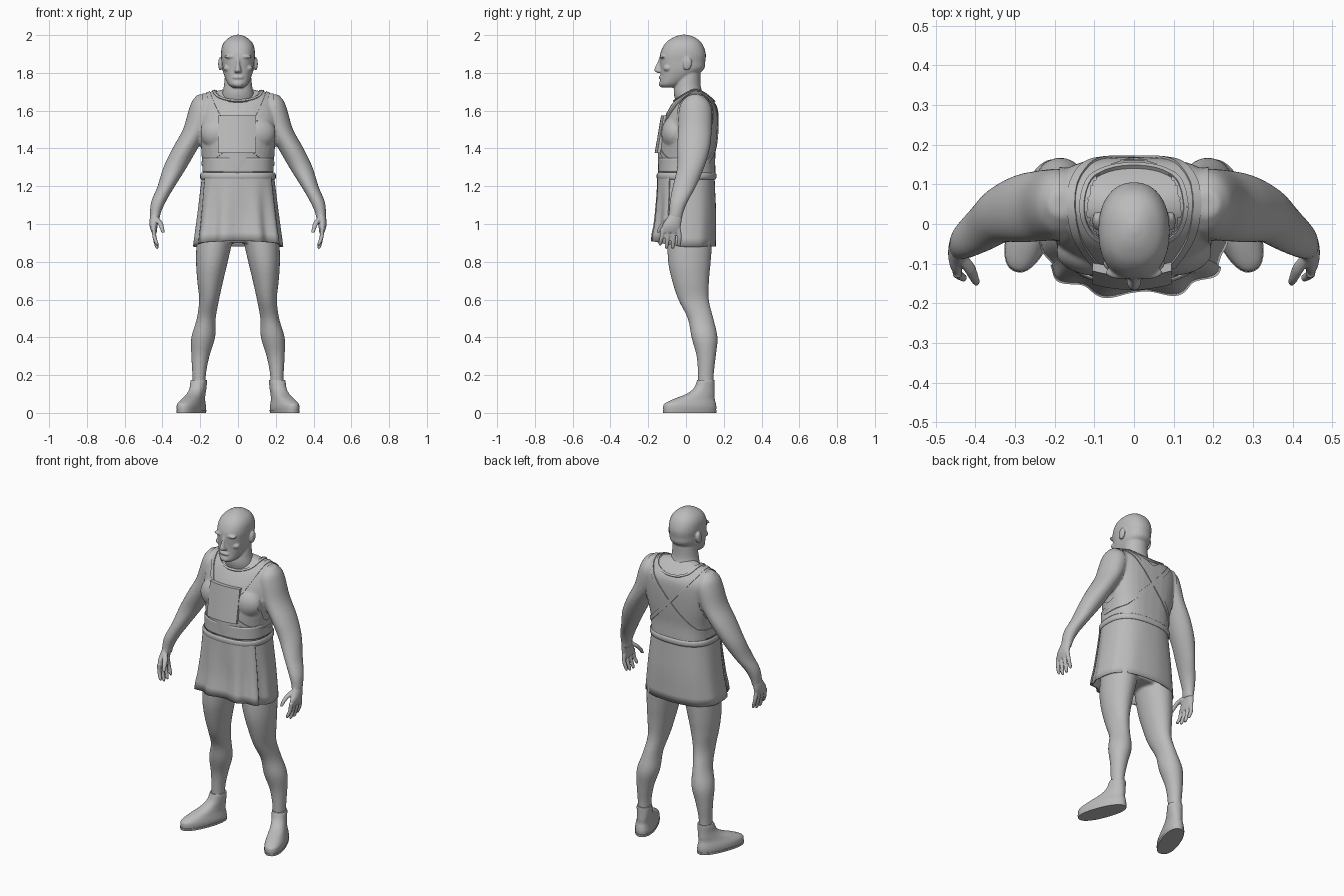
import bpy, bmesh, math
from mathutils import Vector, Matrix
from mathutils.bvhtree import BVHTree

if "Cube" in bpy.data.objects:
    bpy.data.objects.remove(bpy.data.objects["Cube"])

grey = bpy.data.materials.new("plain_grey")
grey.diffuse_color = (0.5, 0.5, 0.5, 1)
grey.use_nodes = True
grey.node_tree.nodes["Principled BSDF"].inputs["Base Color"].default_value = grey.diffuse_color


def make(name, bm):
    me = bpy.data.meshes.new(name)
    bmesh.ops.recalc_face_normals(bm, faces=bm.faces)
    bm.to_mesh(me)
    bm.free()
    me.materials.append(grey)
    ob = bpy.data.objects.new(name, me)
    bpy.context.collection.objects.link(ob)
    for p in me.polygons:
        p.use_smooth = True
    return ob


def spline(rows, steps=4):
    """Catmull-Rom through rows of numbers."""
    rows = [Vector(r) for r in rows]
    out = []
    for i in range(len(rows) - 1):
        a, b, c, d = rows[max(i - 1, 0)], rows[i], rows[i + 1], rows[min(i + 2, len(rows) - 1)]
        for k in range(steps):
            t = k / steps
            out.append(0.5 * (2 * b + (c - a) * t + (2 * a - 5 * b + 4 * c - d) * t * t
                              + (3 * b - a - 3 * c + d) * t ** 3))
    return out + [rows[-1]]


def loft(bm, rows, side=1, n=32, back=2.0, front=2.0, turn=0.0):
    """Closed stack of horizontal ovals; rows are z, cx, cy, rx, ry."""
    rings = []
    for z, cx, cy, rx, ry in spline(rows):
        ring = []
        for k in range(n):
            a = 2 * math.pi * k / n
            c, s = math.cos(a), math.sin(a)
            e = 2 / (back if s > 0 else front)
            x = rx * math.copysign(abs(c) ** e, c)
            y = ry * math.copysign(abs(s) ** e, s)
            px = cx + x * math.cos(turn) - y * math.sin(turn)
            py = cy + x * math.sin(turn) + y * math.cos(turn)
            ring.append(bm.verts.new((side * px, py, z)))
        rings.append(ring)
    for a, b in zip(rings, rings[1:]):
        for k in range(n):
            bm.faces.new((a[k], a[(k + 1) % n], b[(k + 1) % n], b[k]))
    bm.faces.new(rings[0][::-1])
    bm.faces.new(rings[-1])


def ball(bm, c, r, tilt=0.0):
    m = Matrix.Translation(c) @ Matrix.Rotation(tilt, 4, 'X') @ Matrix.Diagonal((*r, 1))
    bmesh.ops.create_uvsphere(bm, u_segments=24, v_segments=16, radius=1, matrix=m)


def fuse(name, bm, voxel, smooth):
    """Blend overlapping volumes into one smooth skin."""
    ob = make(name, bm)
    m = ob.modifiers.new("fuse", 'REMESH')
    m.mode, m.voxel_size, m.use_smooth_shade = 'VOXEL', voxel, True
    s = ob.modifiers.new("soften", 'SMOOTH')
    s.factor, s.iterations = 0.5, smooth
    dg = bpy.context.evaluated_depsgraph_get()
    me = bpy.data.meshes.new_from_object(ob.evaluated_get(dg))
    ob.modifiers.clear()
    ob.data = me
    if not me.materials:
        me.materials.append(grey)
    return ob


# body: torso, arms and legs
bm = bmesh.new()
loft(bm, [(.90, 0, .02, .10, .09), (.97, 0, .02, .18, .12), (1.06, 0, .025, .19, .13),
          (1.15, 0, .01, .185, .135), (1.25, 0, .005, .18, .145), (1.35, 0, .003, .185, .146),
          (1.45, 0, .01, .205, .148), (1.55, 0, .025, .215, .138), (1.62, 0, .04, .212, .118),
          (1.66, 0, .042, .195, .09), (1.692, 0, .045, .15, .055), (1.715, 0, .04, .07, .03)], back=2.8)
for s in (1, -1):
    ball(bm, (s * .095, -.06, 1.48), (.1, .065, .085))
    loft(bm, [(1.685, .185, .05, .03, .03), (1.65, .187, .05, .056, .07), (1.6, .19, .05, .072, .088),
              (1.5, .222, .047, .07, .09), (1.4, .28, .04, .067, .086), (1.3, .333, .025, .062, .072),
              (1.2, .38, -.008, .046, .062), (1.12, .42, -.038, .039, .048),
              (1.06, .437, -.052, .029, .038), (1.02, .44, -.06, .024, .038)], s)
    loft(bm, [(1.02, .10, .015, .09, .11), (.92, .122, .02, .095, .118), (.8, .138, .018, .084, .113),
              (.7, .147, .024, .069, .098), (.6, .153, .04, .053, .081), (.5, .168, .077, .050, .068),
              (.4, .184, .098, .063, .069), (.3, .199, .107, .048, .051), (.2, .206, .105, .036, .042),
              (.1, .206, .105, .036, .042)], s)
body = fuse("body", bm, .0075, 5)

# hands with fingers and thumb
for s, label in ((1, "left"), (-1, "right")):
    bm = bmesh.new()
    loft(bm, [(1.07, .435, -.05, .022, .032), (1.03, .443, -.062, .024, .04),
              (.99, .447, -.077, .021, .05), (.955, .444, -.083, .014, .048)], s, 20)
    for k in range(4):
        y, tip = -.124 + .028 * k, (.885, .868, .868, .88)[k]
        loft(bm, [(.975, .446, y, .012, .013), (.93, .442, y - .004 + .003 * k, .011, .012),
                  (tip + .012, .43, y - .012 + .005 * k, .010, .010),
                  (tip, .427, y - .012 + .005 * k, .004, .004)], s, 12)
    loft(bm, [(1.035, .432, -.085, .012, .014), (1.01, .415, -.11, .015, .016),
              (.98, .403, -.135, .012, .013), (.955, .398, -.147, .009, .009)], s, 12)
    fuse(label + "_hand", bm, .005, 2)
    # shoes pointing outwards
    bm = bmesh.new()
    loft(bm, [(.006, .247, .02, .054, .146), (.03, .247, .02, .056, .148), (.05, .246, .023, .053, .142),
              (.075, .236, .045, .046, .112), (.10, .222, .077, .042, .078), (.13, .212, .096, .041, .056),
              (.165, .208, .104, .042, .047), (.175, .207, .105, .040, .045)],
         s, 40, 2.3, 2.3, math.radians(21))
    make(label + "_shoe", bm)
    bm = bmesh.new()
    loft(bm, [(0, .247, .02, .056, .148), (.014, .247, .02, .058, .15)], s, 40, 2.3, 2.3, math.radians(21))
    make(label + "_sole", bm)

# head with neck, brow, nose, lips and ears
bm = bmesh.new()
loft(bm, [(1.61, 0, .035, .09, .075), (1.68, 0, .015, .085, .078), (1.73, 0, .008, .075, .07),
          (1.80, 0, .015, .068, .062)])
loft(bm, [(1.722, 0, -.09, .03, .035), (1.74, 0, -.08, .052, .058), (1.78, 0, -.045, .071, .09),
          (1.82, 0, -.02, .083, .115), (1.86, 0, -.018, .087, .12), (1.90, 0, -.016, .09, .121),
          (1.94, 0, -.014, .085, .107), (1.97, 0, -.012, .068, .084), (1.992, 0, -.01, .038, .048),
          (2.002, 0, -.01, .01, .012)], back=2.2, front=2.3)
loft(bm, [(1.80, 0, -.135, .012, .015), (1.808, 0, -.142, .019, .024), (1.82, 0, -.143, .016, .024),
          (1.85, 0, -.137, .010, .017), (1.885, 0, -.13, .010, .01)], n=16)
ball(bm, (0, -.132, 1.776), (.03, .012, .010))
ball(bm, (0, -.128, 1.742), (.028, .016, .018))
for s in (1, -1):
    ball(bm, (s * .036, -.122, 1.886), (.036, .017, .010))
    ball(bm, (s * .052, -.098, 1.825), (.026, .022, .018))
    ball(bm, (s * .094, .008, 1.848), (.011, .023, .035), -.2)
fuse("head", bm, .005, 2)

# vest skin lifted off the torso, with clean armhole and hem cuts
bm = bmesh.new()
bm.from_mesh(body.data)
body_tree = BVHTree.FromBMesh(bm)
for co, no in (((.188, 0, 0), (1, 0, 0)), ((-.188, 0, 0), (-1, 0, 0)), ((0, 0, 1.27), (0, 0, -1))):
    bmesh.ops.bisect_plane(bm, geom=bm.verts[:] + bm.edges[:] + bm.faces[:], plane_co=co,
                           plane_no=no, clear_outer=True)


def in_neck(p):
    return p.z > 1.5 and (p.x / .115) ** 2 + ((p.y - .045) / .115) ** 2 < 1


bmesh.ops.delete(bm, geom=[f for f in bm.faces if in_neck(f.calc_center_median())], context='FACES')
bm.normal_update()
for v, n in [(v, v.normal.copy()) for v in bm.verts]:
    v.co += n * .006
make("vest", bm)


def ribbon(name, pts, width, lift, closed=False):
    """Strip of cloth laid on the torso along a path."""
    path = spline([body_tree.find_nearest(Vector(p))[0] for p in pts], 10)
    near = [body_tree.find_nearest(p) for p in path]
    bm, rows = bmesh.new(), []
    for i, (p, n, *_) in enumerate(near):
        t = near[min(i + 1, len(near) - 1)][0] - near[max(i - 1, 0)][0]
        w = t.cross(n).normalized() * width / 2
        rows.append([bm.verts.new(p + n * h + w * k) for h, k in
                     ((0, -1), (lift, -1), (lift, 1), (0, 1))])
    for a, b in zip(rows, rows[1:]):
        for k in range(4):
            bm.faces.new((a[k], a[(k + 1) % 4], b[(k + 1) % 4], b[k]))
    bm.faces.new(rows[0])
    bm.faces.new(rows[-1][::-1])
    return make(name, bm)


# straps: over each shoulder, crossing on the back, and round the ribs
for s, label in ((1, "left"), (-1, "right")):
    ribbon(label + "_shoulder_strap", [(s * .095, -.13, 1.56), (s * .135, -.07, 1.63), (s * .16, .03, 1.70),
                                       (s * .14, .13, 1.66), (s * .07, .19, 1.57), (0, .2, 1.49),
                                       (-s * .09, .2, 1.40), (-s * .17, .13, 1.33)], .022, .011)
    ribbon(label + "_rib_strap", [(s * .09, -.16, 1.39), (s * .15, -.12, 1.345), (s * .19, -.03, 1.32),
                                  (s * .18, .1, 1.325), (s * .16, .15, 1.34)], .022, .011)
ribbon("neck_trim", [(.117 * math.cos(a), .045 + .117 * math.sin(a), 1.66)
                     for a in [math.tau * k / 16 for k in range(17)]], .012, .011)

# chest plate, gently bowed and leaning back
bm = bmesh.new()
bmesh.ops.create_grid(bm, x_segments=12, y_segments=4, size=1)
for v in bm.verts:
    x, h = v.co.x, (v.co.y + 1) / 2
    v.co = (-.005 + .1 * x, -.166 + .034 * h + .014 * x * x, 1.375 + .2 * h)
ext = bmesh.ops.extrude_face_region(bm, geom=bm.faces[:])
for v in ext["geom"]:
    if isinstance(v, bmesh.types.BMVert):
        v.co.y += .022
plate = make("chest_plate", bm)


def wrap(name, a0, a1, rows, fold, grow, thick):
    """Cloth wall around the hips between two angles; rows are z, cy, rx, ry, fold strength."""
    bm, grid, n = bmesh.new(), [], 96
    for z, cy, rx, ry, f in spline(rows, 3):
        line = []
        for k in range(n + 1):
            a = a0 + (a1 - a0) * k / n
            c, s = math.cos(a), math.sin(a)
            e = 2 / 2.5
            r = 1 + f * fold * math.cos(11 * a + .8) * (max(0, -s) * 1.0 + .15)
            line.append(bm.verts.new(((rx + grow) * r * math.copysign(abs(c) ** e, c),
                                      cy + (ry + grow) * r * math.copysign(abs(s) ** e, s),
                                      z + (.03 * max(0, -s) if z < .95 else 0))))
        grid.append(line)
    for a, b in zip(grid, grid[1:]):
        for k in range(n):
            bm.faces.new((a[k], a[k + 1], b[k + 1], b[k]))
    bmesh.ops.remove_doubles(bm, verts=bm.verts, dist=1e-5)
    ob = make(name, bm)
    m = ob.modifiers.new("thickness", 'SOLIDIFY')
    m.thickness = thick
    return ob


# skirt with a folded front apron, then the belt and waist band
rows = [(1.26, .003, .19, .148, 0), (1.18, .003, .20, .151, .2), (1.05, .002, .216, .157, .7),
        (.88, -.008, .238, .165, 1)]
wrap("skirt", 0, math.tau, rows, .04, 0, .006)
wrap("front_apron", math.pi * 1.17, math.pi * 1.83, rows, .05, .007, .006)
wrap("belt", 0, math.tau, [(1.235, .003, .194, .152, 0), (1.245, .003, .2, .158, 0),
                           (1.262, .003, .2, .158, 0), (1.272, .003, .194, .152, 0)], 0, 0, .012)
wrap("waist_band", 0, math.tau, [(1.275, .003, .189, .151, 0), (1.31, .003, .188, .15, 0),
                                 (1.35, .003, .188, .149, 0)], 0, 0, .006)

# keep hard edges crisp
bpy.ops.object.select_all(action='DESELECT')
for ob in bpy.context.scene.objects:
    ob.select_set(ob.name not in ("body", "head"))
bpy.context.view_layer.objects.active = plate
bpy.ops.object.shade_smooth_by_angle(angle=math.radians(40))
